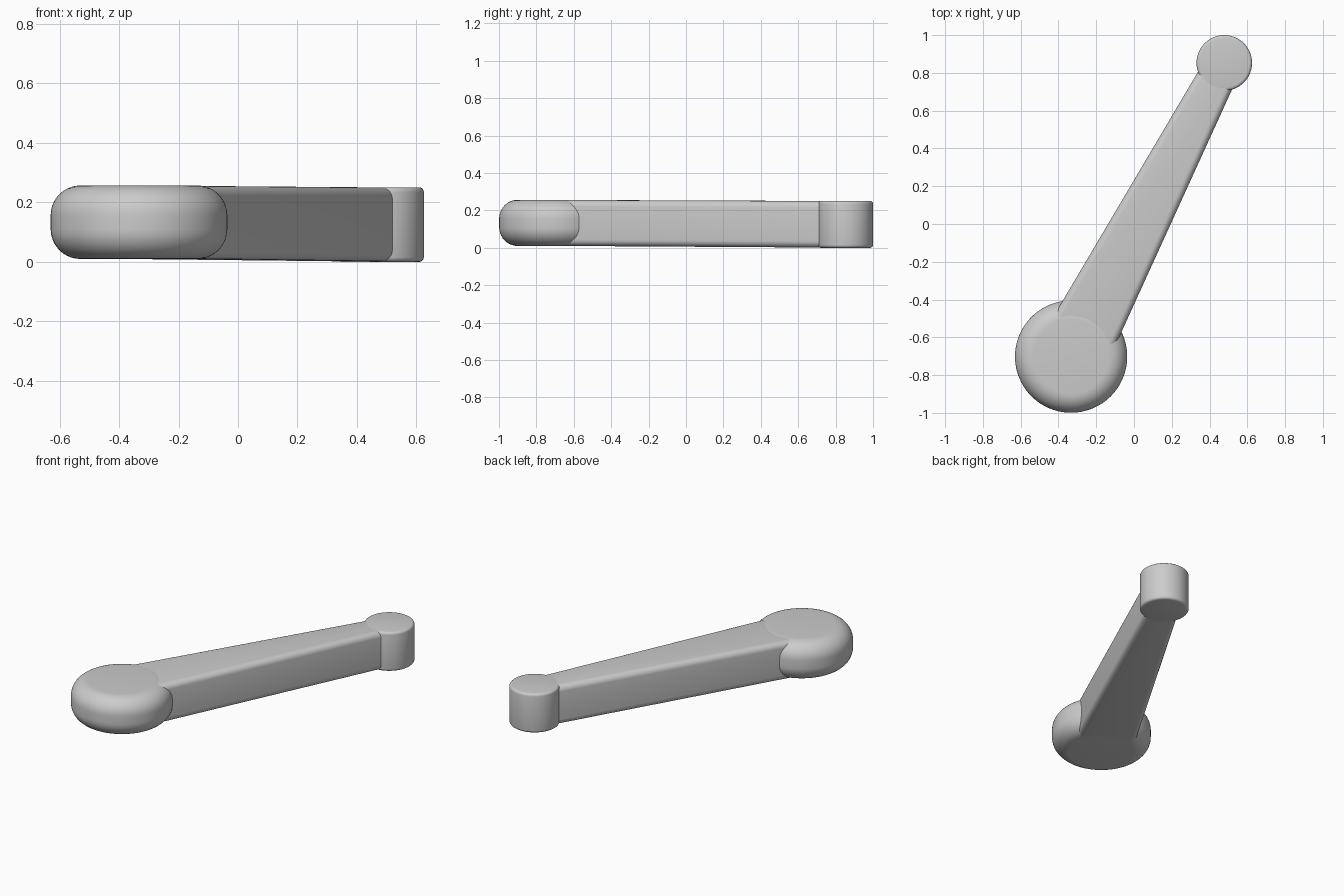
import bpy, bmesh, math
from mathutils import Vector

cube = bpy.data.objects.get("Cube")
if cube:
    bpy.data.objects.remove(cube, do_unlink=True)

grey = bpy.data.materials.new("light_grey")
grey.use_nodes = True
colour = (0.6, 0.6, 0.6, 1)
grey.diffuse_color = colour
grey.node_tree.nodes["Principled BSDF"].inputs["Base Color"].default_value = colour


def finish(name, bm, bevel, segments):
    """Turn a bmesh into a smooth, bevelled object."""
    bmesh.ops.recalc_face_normals(bm, faces=bm.faces)
    mesh = bpy.data.meshes.new(name)
    bm.to_mesh(mesh)
    bm.free()
    mesh.materials.append(grey)
    obj = bpy.data.objects.new(name, mesh)
    bpy.context.collection.objects.link(obj)
    mod = obj.modifiers.new("rounding", 'BEVEL')
    mod.width = bevel
    mod.segments = segments
    mod.limit_method = 'ANGLE'
    mod.angle_limit = math.radians(40)
    bpy.ops.object.select_all(action='DESELECT')
    obj.select_set(True)
    bpy.context.view_layer.objects.active = obj
    bpy.ops.object.modifier_apply(modifier=mod.name)
    bpy.ops.object.shade_smooth_by_angle(angle=math.radians(35))
    return obj


def disc(name, centre, radius, bottom, top, bevel, segments):
    bm = bmesh.new()
    bmesh.ops.create_cone(bm, cap_ends=True, segments=96, radius1=radius,
                          radius2=radius, depth=top - bottom)
    bmesh.ops.translate(bm, verts=bm.verts,
                        vec=(centre.x, centre.y, (top + bottom) / 2))
    return finish(name, bm, bevel, segments)


# Round ends: a wide pivot hub and a small straight-sided tip
hub = Vector((-0.333, -0.702))
tip = Vector((0.478, 0.853))
disc("pivot_hub", hub, 0.297, 0.010, 0.257, 0.1, 10)
disc("tip_boss", tip, 0.147, 0.0, 0.251, 0.016, 4)

# Tapered arm joining the two round ends
side = (tip - hub).normalized().orthogonal()
bm = bmesh.new()
rings = []
for centre, half, low, high in ((hub, 0.189, 0.011, 0.256),
                                (tip, 0.096, 0.001, 0.250)):
    rings.append([bm.verts.new((*(centre + side * half * s), z))
                  for s, z in ((-1, low), (1, low), (1, high), (-1, high))])
for ring in rings:
    bm.faces.new(ring)
for i in range(4):
    j = (i + 1) % 4
    bm.faces.new((rings[0][i], rings[0][j], rings[1][j], rings[1][i]))
finish("tapered_arm", bm, 0.035, 6)
